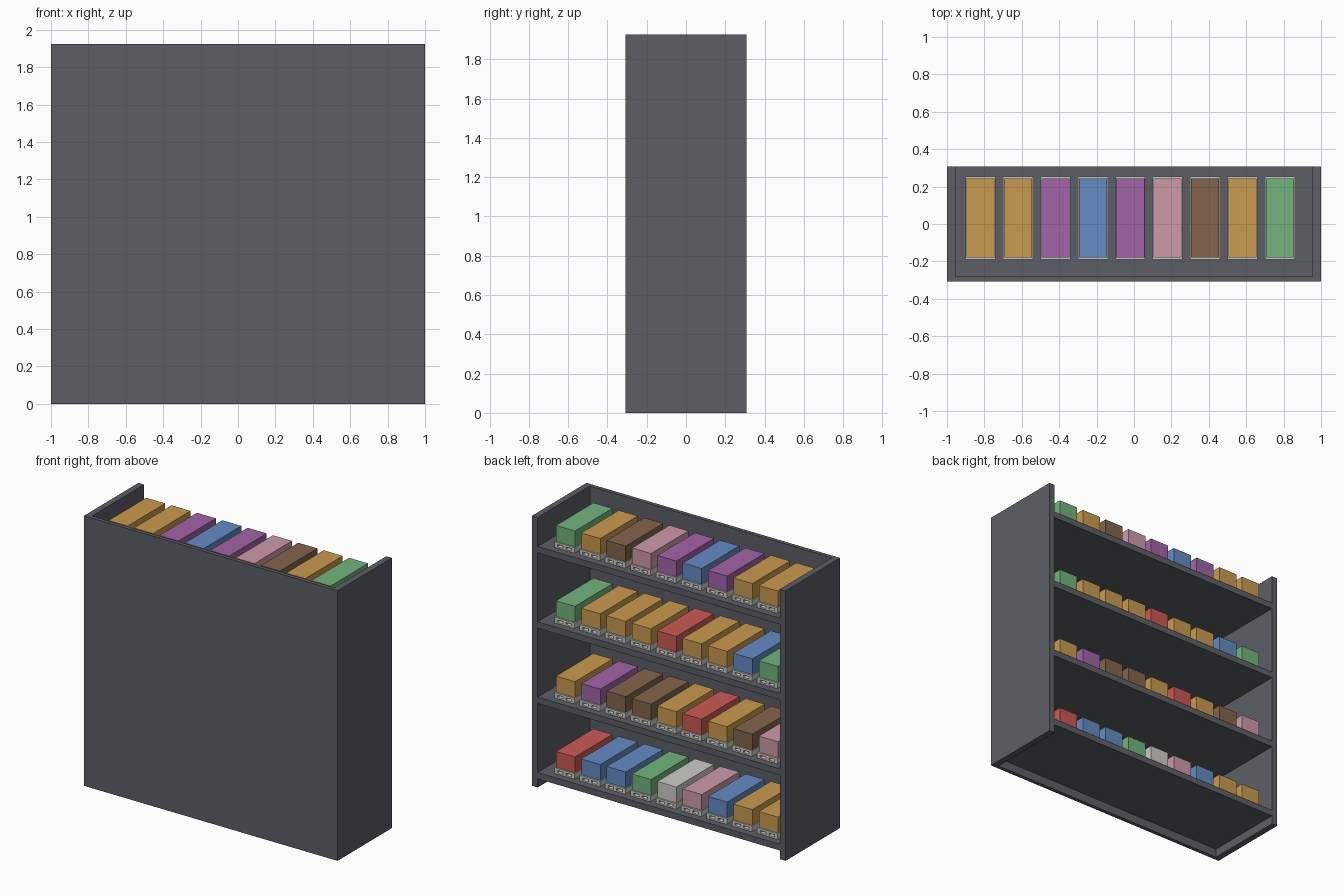
import bpy

cube = bpy.data.objects.get("Cube")
if cube:
    bpy.data.objects.remove(cube, do_unlink=True)


def material(name, rgb):
    """Flat material from display colour in 0-255."""
    lin = [((c / 255 + 0.055) / 1.055) ** 2.4 for c in rgb] + [1]
    m = bpy.data.materials.new(name)
    m.use_nodes = True
    m.diffuse_color = lin
    m.node_tree.nodes["Principled BSDF"].inputs["Base Color"].default_value = lin
    return m


COLOURS = {
    "frame grey": (92, 95, 102), "pallet grey": (204, 204, 198),
    "green": (114, 180, 124), "orange": (202, 155, 78),
    "brown": (132, 100, 76), "pink": (206, 154, 170),
    "purple": (162, 100, 168), "blue": (100, 139, 194),
    "red": (202, 90, 84), "white": (204, 204, 198),
}
MATS = {n: material(n, c) for n, c in COLOURS.items()}


def mesh_boxes(name, boxes, mat):
    """One object made of boxes given as (x0, x1, y0, y1, z0, z1)."""
    verts, faces = [], []
    for x0, x1, y0, y1, z0, z1 in boxes:
        n = len(verts)
        verts += [(x, y, z) for z in (z0, z1)
                  for x, y in ((x0, y0), (x1, y0), (x1, y1), (x0, y1))]
        faces += [[n + 3, n + 2, n + 1, n], [n + 4, n + 5, n + 6, n + 7]]
        faces += [[n + i, n + (i + 1) % 4, n + 4 + (i + 1) % 4, n + 4 + i] for i in range(4)]
    mesh = bpy.data.meshes.new(name)
    mesh.from_pydata(verts, [], faces)
    mesh.materials.append(MATS[mat])
    ob = bpy.data.objects.new(name, mesh)
    bpy.context.collection.objects.link(ob)
    return ob


# Cabinet
H, D, SIDE, PANEL = 1.925, 0.307, 0.045, 0.027
IN = 1 - SIDE
mesh_boxes("left_side", [(IN, 1, -D, D, 0, H)], "frame grey")
mesh_boxes("right_side", [(-1, -IN, -D, D, 0, H)], "frame grey")
mesh_boxes("closed_panel", [(-IN, IN, -D, -D + PANEL, 0, H)], "frame grey")

# Goods on each shelf, bottom to top, from the left (+x) end
ROWS = [
    "red blue blue green white pink blue orange orange",
    "orange purple brown brown orange red orange brown pink",
    "green orange orange orange red orange orange blue green",
    "green orange brown pink purple blue purple orange orange",
]
Y0, Y1 = -0.19, 0.255
for r, row in enumerate(ROWS):
    top = 0.107 + r * 0.537
    mesh_boxes(f"shelf_{r + 1}", [(-IN, IN, -D + PANEL, D, top - 0.045, top)], "frame grey")
    for c, colour in enumerate(row.split()):
        x = 0.78 - 0.2 * c
        # Pallet: deck, runners and bottom boards
        w = 0.08
        parts = [(x - w, x + w, Y0, Y1, top + 0.026, top + 0.04)]
        for s in (-w, -0.012, w - 0.024):
            parts.append((x + s, x + s + 0.024, Y0, Y1, top + 0.01, top + 0.026))
        parts.append((x - w, x + w, Y0, Y1, top, top + 0.01))
        mesh_boxes(f"pallet_{r + 1}_{c + 1}", parts, "pallet grey")
        mesh_boxes(f"crate_{r + 1}_{c + 1}",
                   [(x - 0.075, x + 0.075, Y0 + 0.011, Y1 - 0.011, top + 0.04, top + 0.153)],
                   colour)
